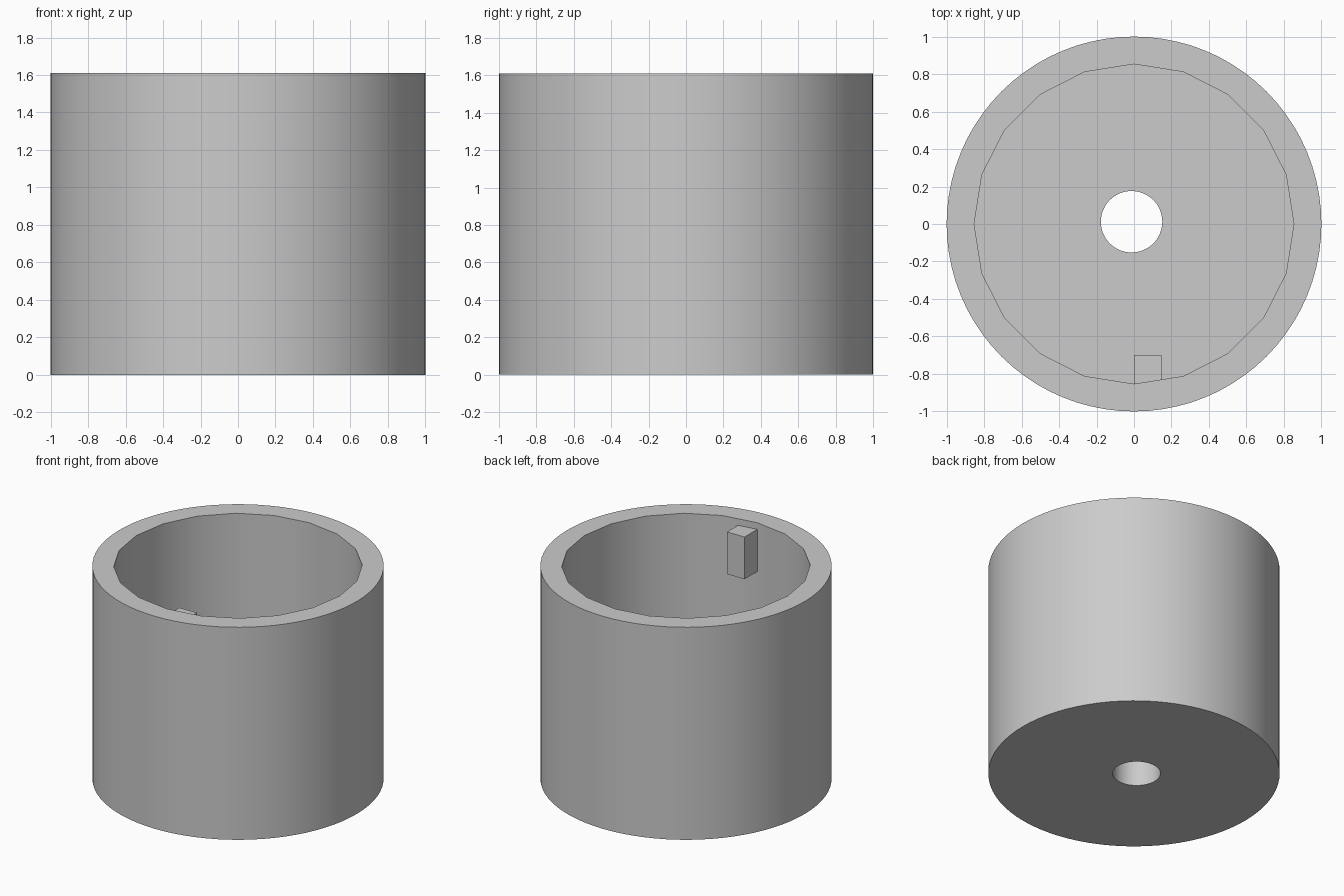
import bpy
import math

old = bpy.data.objects.get("Cube")
if old:
    bpy.data.objects.remove(old, do_unlink=True)

HEIGHT = 1.61
FLOOR = 0.29

grey = bpy.data.materials.new("plain_grey")
grey.use_nodes = True
colour = (0.6, 0.6, 0.6, 1)
grey.diffuse_color = colour
grey.node_tree.nodes["Principled BSDF"].inputs["Base Color"].default_value = colour


def cylinder(name, sides, radius, bottom, top, x=0, y=0):
    bpy.ops.mesh.primitive_cylinder_add(
        vertices=sides, radius=radius, depth=top - bottom,
        location=(x, y, (bottom + top) / 2))
    obj = bpy.context.object
    obj.name = name
    obj.data.materials.append(grey)
    return obj


def cut(body, cutter):
    cutter.hide_render = True
    mod = body.modifiers.new("cut", "BOOLEAN")
    mod.operation = "DIFFERENCE"
    mod.solver = "EXACT"
    mod.object = cutter
    bpy.context.view_layer.objects.active = body
    bpy.ops.object.modifier_apply(modifier=mod.name)
    bpy.data.objects.remove(cutter, do_unlink=True)


# Round cup with a coarser twenty-sided cavity and a hole through the floor
cup = cylinder("cup_body", 80, 1, 0, HEIGHT)
cut(cup, cylinder("cavity_cutter", 20, 0.853, FLOOR, HEIGHT + 0.2))
cut(cup, cylinder("hole_cutter", 48, 0.164, -0.2, FLOOR + 0.2, -0.013, 0.012))

bpy.ops.object.select_all(action="DESELECT")
cup.select_set(True)
bpy.context.view_layer.objects.active = cup
bpy.ops.object.shade_smooth_by_angle(angle=math.radians(30))

# Small locking peg on the inside of the front wall, just under the rim
bpy.ops.mesh.primitive_cube_add(size=1, location=(0.073, -0.78, 1.4))
peg = bpy.context.object
peg.name = "locking_peg"
peg.scale = (0.146, 0.16, 0.32)
bpy.ops.object.transform_apply(location=False, rotation=False, scale=True)
peg.data.materials.append(grey)
